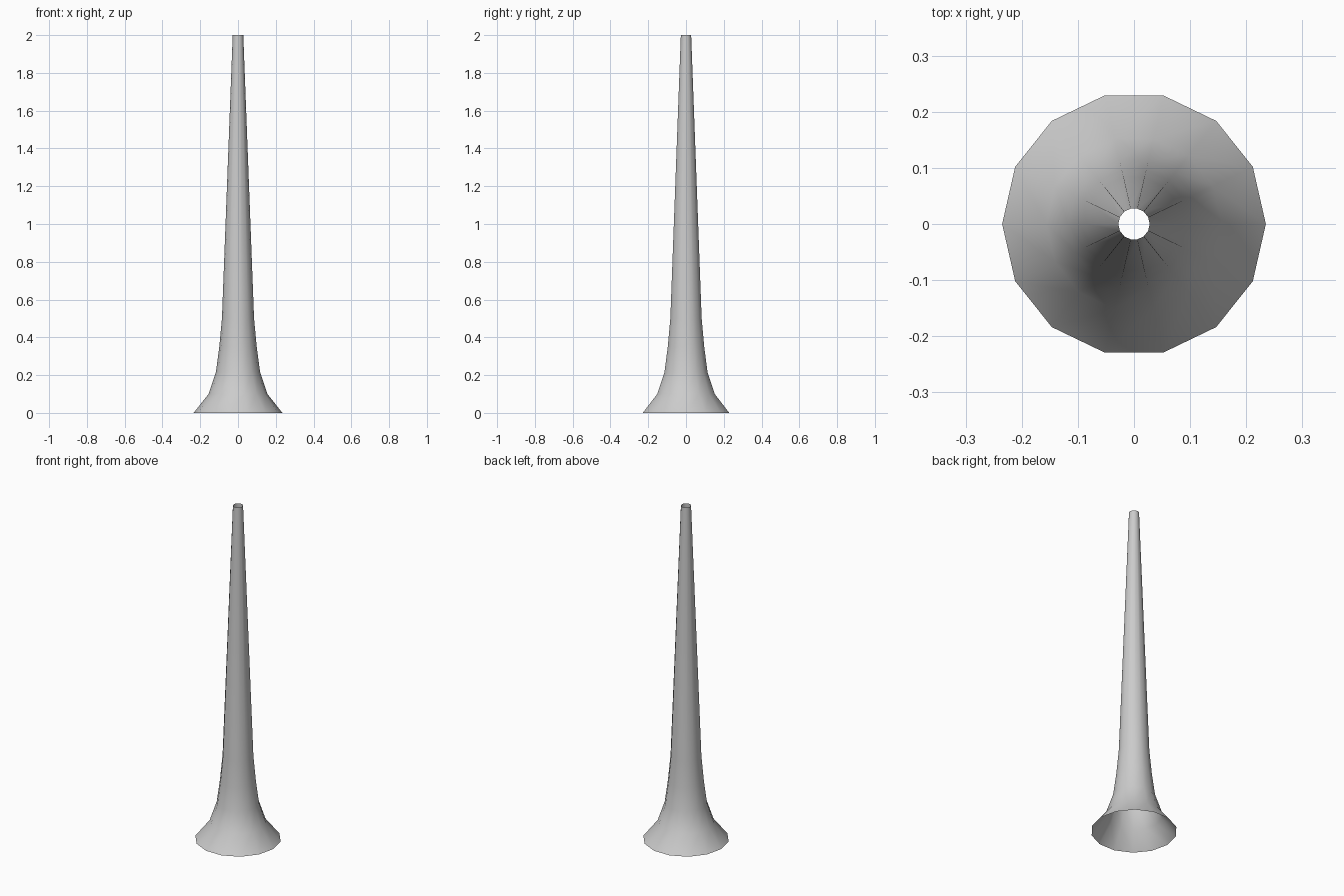
import bpy, bmesh, math

if "Cube" in bpy.data.objects:
    bpy.data.objects.remove(bpy.data.objects["Cube"])

SIDES = 14
# flared profile: (radius, height)
PROFILE = [(0.235, 0.0), (0.156, 0.10), (0.117, 0.215), (0.099, 0.35),
           (0.085, 0.50), (0.028, 2.0)]

# horn: open tube swept around z
bm = bmesh.new()
rings = []
for r, z in PROFILE:
    rings.append([bm.verts.new((r * math.cos(2 * math.pi * i / SIDES),
                                r * math.sin(2 * math.pi * i / SIDES), z))
                  for i in range(SIDES)])
for low, high in zip(rings, rings[1:]):
    for i in range(SIDES):
        j = (i + 1) % SIDES
        bm.faces.new((low[i], low[j], high[j], high[i])).smooth = True

mesh = bpy.data.meshes.new("flared_horn")
bm.to_mesh(mesh)
bm.free()
horn = bpy.data.objects.new("flared_horn", mesh)
bpy.context.collection.objects.link(horn)
